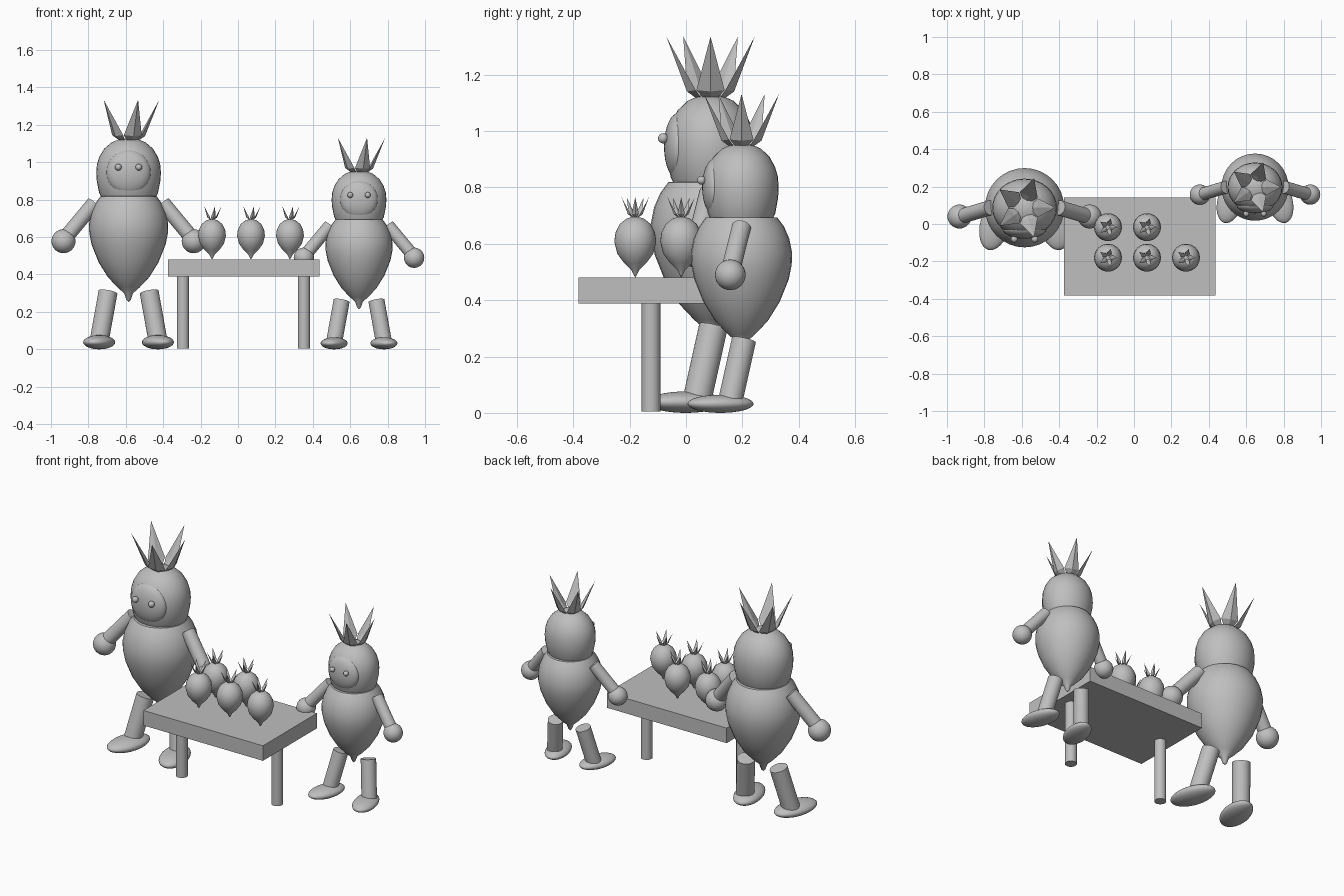
import bpy
import bmesh
from math import pi, cos, sin, radians
from mathutils import Matrix, Vector

cube = bpy.data.objects.get("Cube")
if cube:
    bpy.data.objects.remove(cube, do_unlink=True)

GREY = (0.52, 0.52, 0.52, 1.0)
grey = bpy.data.materials.new("plain grey")
grey.use_nodes = True
grey.diffuse_color = GREY
grey.node_tree.nodes["Principled BSDF"].inputs["Base Color"].default_value = GREY

smooth_parts = []


def finish(name, bm, place, smooth=True):
    """Turn a bmesh into a placed object with the shared material."""
    bmesh.ops.recalc_face_normals(bm, faces=bm.faces[:])
    mesh = bpy.data.meshes.new(name)
    bm.to_mesh(mesh)
    bm.free()
    mesh.transform(place)
    mesh.materials.append(grey)
    obj = bpy.data.objects.new(name, mesh)
    bpy.context.scene.collection.objects.link(obj)
    if smooth:
        smooth_parts.append(obj)
    return obj


def ball(name, place, centre, radii, turn=0.0):
    bm = bmesh.new()
    bmesh.ops.create_uvsphere(bm, u_segments=32, v_segments=16, radius=1)
    local = (Matrix.Translation(centre) @ Matrix.Rotation(turn, 4, "Z")
             @ Matrix.Diagonal((*radii, 1)))
    finish(name, bm, place @ local)


def rod(name, place, start, end, radius):
    start, end = Vector(start), Vector(end)
    axis = end - start
    bm = bmesh.new()
    bmesh.ops.create_cone(bm, cap_ends=True, segments=32, radius1=radius,
                          radius2=radius, depth=axis.length)
    turn = axis.to_track_quat("Z", "Y").to_matrix().to_4x4()
    finish(name, bm, place @ Matrix.Translation((start + end) / 2) @ turn)


def lathe(name, place, profile, y_scale=1.0, segments=32):
    """Spin (radius, height) points about the vertical axis."""
    bm = bmesh.new()
    verts = [bm.verts.new((r, 0, z)) for r, z in profile]
    edges = [bm.edges.new(pair) for pair in zip(verts, verts[1:])]
    bmesh.ops.spin(bm, geom=verts + edges, cent=(0, 0, 0), axis=(0, 0, 1),
                   angle=2 * pi, steps=segments, use_duplicate=False)
    bmesh.ops.remove_doubles(bm, verts=bm.verts[:], dist=0.0005)
    finish(name, bm, place @ Matrix.Diagonal((1, y_scale, 1, 1)))


def crown(name, place, width=0.05):
    """Five creased pointed leaves leaning outwards, rooted at the origin."""
    bm = bmesh.new()
    outline = [(0.015, 0, -0.01), (0.072, -width, 0.045), (0.088, 0, 0.04),
               (0.072, width, 0.045), (0.066, 0, 0.058), (0.165, 0, 0.235)]
    for i in range(5):
        turn = Matrix.Rotation(i * 2 * pi / 5, 3, "Z")
        base, left, outer, right, inner, tip = [
            bm.verts.new(turn @ Vector(p)) for p in outline]
        ring = [left, outer, right, inner]
        for a, b in zip(ring, ring[1:] + ring[:1]):
            bm.faces.new((a, b, tip))
            bm.faces.new((b, a, base))
    finish(name, bm, place, smooth=False)


BODY = [(0, 0.253), (0.012, 0.265), (0.024, 0.3), (0.058, 0.33), (0.11, 0.385),
        (0.16, 0.465), (0.198, 0.56), (0.21, 0.62), (0.212, 0.67), (0.2, 0.73),
        (0.178, 0.78), (0.15, 0.818), (0, 0.83)]
HEAD = [(0, 0.77), (0.13, 0.785), (0.157, 0.835), (0.17, 0.9), (0.173, 0.945),
        (0.169, 0.99), (0.156, 1.03), (0.13, 1.073), (0.09, 1.107),
        (0.045, 1.125), (0, 1.13)]


def figure(prefix, x, y, scale):
    place = Matrix.Translation((x, y, 0)) @ Matrix.Scale(scale, 4)
    lathe(prefix + "_body", place, BODY)
    lathe(prefix + "_head", place, HEAD, y_scale=0.9)
    ball(prefix + "_face", place, (0, -0.112, 0.945), (0.118, 0.053, 0.12))
    crown(prefix + "_crown_leaves", place @ Matrix.Translation((0, 0, 1.1)))
    for side, s in (("left", 1), ("right", -1)):
        part = prefix + "_" + side
        ball(part + "_eye", place, (s * 0.055, -0.168, 0.974), (0.018,) * 3)
        rod(part + "_arm", place, (s * 0.185, 0, 0.78),
            (s * 0.335, -0.045, 0.6), 0.04)
        ball(part + "_hand", place, (s * 0.348, -0.047, 0.578), (0.064,) * 3)
        rod(part + "_leg", place, (s * 0.11, 0.01, 0.306),
            (s * 0.157, -0.048, 0.045), 0.051)
        ball(part + "_foot", place, (s * 0.157, -0.088, 0.038),
             (0.08, 0.142, 0.038), turn=s * radians(15))


figure("large_figure", -0.585, 0.087, 1.0)
figure("small_figure", 0.647, 0.197, 0.847)

# Table: a thick slab on two round legs
world = Matrix.Identity(4)
slab = bmesh.new()
bmesh.ops.create_cube(slab, size=1)
finish("table_top", slab, Matrix.Translation((0.031, -0.12, 0.434))
       @ Matrix.Diagonal((0.81, 0.522, 0.092, 1)), smooth=False)
for side, x in (("left", 0.353), ("right", -0.294)):
    rod("table_" + side + "_leg", world, (x, -0.124, 0.005), (x, -0.124, 0.4), 0.033)

# Bulbs standing on the table: three in front, two behind
BULB = [(0, 0), (0.007, 0.012), (0.014, 0.026), (0.04, 0.052), (0.064, 0.085),
        (0.0745, 0.128), (0.07, 0.16), (0.055, 0.19), (0.03, 0.21), (0, 0.217)]
for row, y, count in (("front", -0.18, 3), ("back", -0.017, 2)):
    for i in range(count):
        place = Matrix.Translation((-0.139 + i * 0.2085, y, 0.48))
        name = f"{row}_bulb_{i + 1}"
        lathe(name, place, BULB)
        crown(name + "_leaves", place @ Matrix.Translation((0, 0, 0.212))
              @ Matrix.Scale(0.31, 4), width=0.042)

# Smooth the round parts, keeping their sharp rims
bpy.ops.object.select_all(action="DESELECT")
for obj in smooth_parts:
    obj.select_set(True)
bpy.context.view_layer.objects.active = smooth_parts[0]
bpy.ops.object.shade_smooth_by_angle(angle=radians(45))
